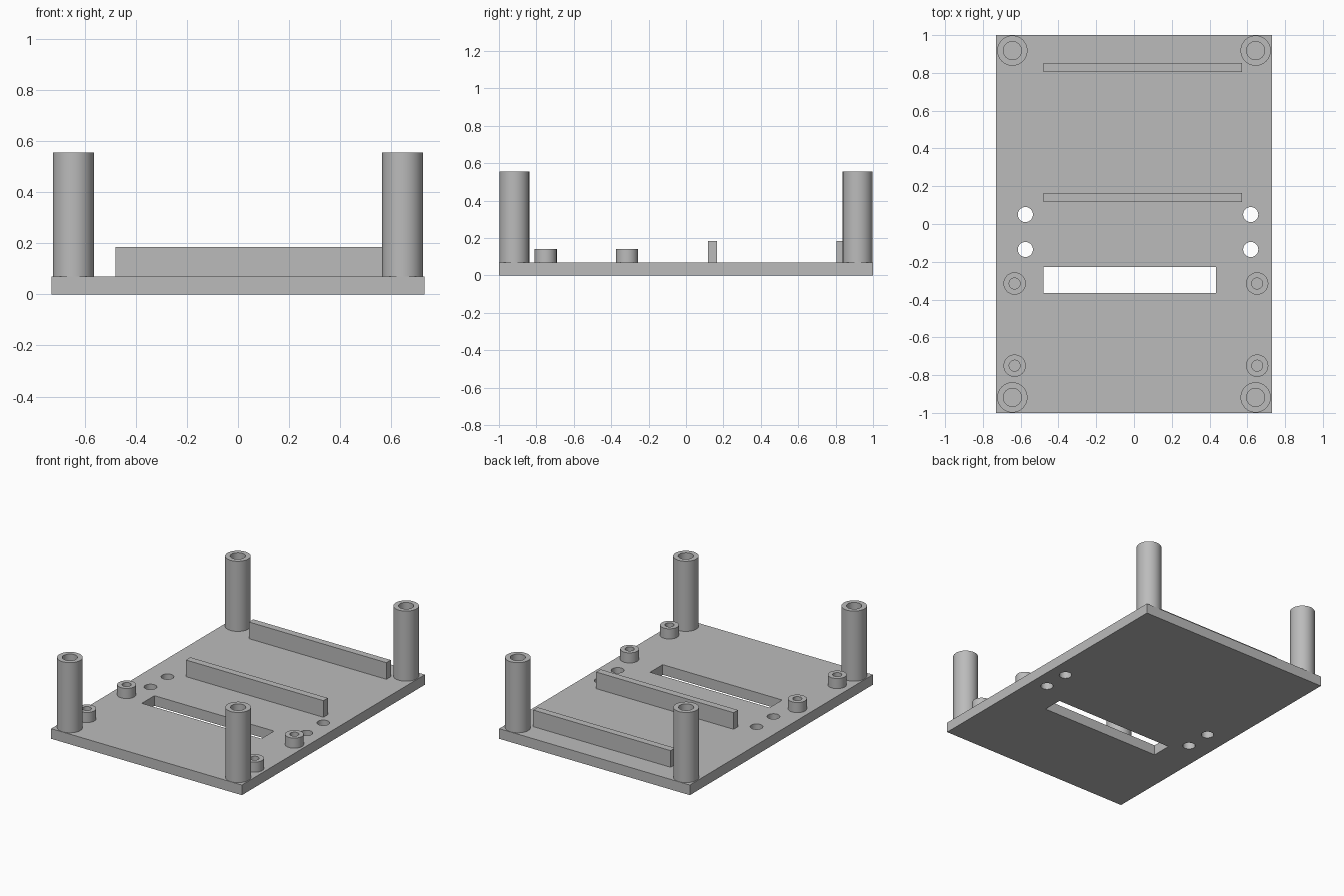
import bpy, bmesh, math

cube = bpy.data.objects.get("Cube")
if cube:
    bpy.data.objects.remove(cube, do_unlink=True)

PLATE_TOP = 0.07
SIDES = 48

grey = bpy.data.materials.new("plain_grey")
grey.use_nodes = True
grey.diffuse_color = (0.5, 0.5, 0.5, 1)
grey.node_tree.nodes["Principled BSDF"].inputs["Base Color"].default_value = (0.5, 0.5, 0.5, 1)


def finish(name, bm):
    bmesh.ops.recalc_face_normals(bm, faces=bm.faces[:])
    mesh = bpy.data.meshes.new(name)
    bm.to_mesh(mesh)
    bm.free()
    mesh.materials.append(grey)
    obj = bpy.data.objects.new(name, mesh)
    bpy.context.collection.objects.link(obj)
    return obj


def box(name, x0, x1, y0, y1, z0, z1):
    bm = bmesh.new()
    bmesh.ops.create_cube(bm, size=1)
    for v in bm.verts:
        v.co = (x1 if v.co.x > 0 else x0,
                y1 if v.co.y > 0 else y0,
                z1 if v.co.z > 0 else z0)
    return finish(name, bm)


def smooth(obj):
    bpy.ops.object.select_all(action="DESELECT")
    obj.select_set(True)
    bpy.context.view_layer.objects.active = obj
    bpy.ops.object.shade_smooth_by_angle(angle=math.radians(30))


def tube(name, x, y, outer, inner, top):
    """Hollow standoff: a rectangular section spun around its axis."""
    bm = bmesh.new()
    section = [(inner, PLATE_TOP), (outer, PLATE_TOP), (outer, top), (inner, top)]
    rings = []
    for i in range(SIDES):
        a = math.tau * i / SIDES
        rings.append([bm.verts.new((x + r * math.cos(a), y + r * math.sin(a), z))
                      for r, z in section])
    for i, ring in enumerate(rings):
        after = rings[(i + 1) % SIDES]
        for j in range(4):
            k = (j + 1) % 4
            bm.faces.new((ring[j], after[j], after[k], ring[k]))
    smooth(finish(name, bm))


def cut(target, cutter):
    cutter.hide_render = True
    mod = target.modifiers.new(cutter.name, "BOOLEAN")
    mod.operation = "DIFFERENCE"
    mod.solver = "EXACT"
    mod.object = cutter
    bpy.ops.object.select_all(action="DESELECT")
    bpy.context.view_layer.objects.active = target
    target.select_set(True)
    bpy.ops.object.modifier_apply(modifier=mod.name)
    bpy.data.objects.remove(cutter, do_unlink=True)


# Base plate with its slot and four through holes
plate = box("base_plate", -0.73, 0.73, -1, 1, 0, PLATE_TOP)
cut(plate, box("slot_cutter", -0.48, 0.435, -0.366, -0.228, -0.1, 0.2))
for x in (-0.575, 0.618):
    for y in (0.05, -0.135):
        bm = bmesh.new()
        bmesh.ops.create_cone(bm, cap_ends=True, segments=SIDES,
                              radius1=0.04, radius2=0.04, depth=0.5)
        bmesh.ops.translate(bm, verts=bm.verts, vec=(x, y, 0))
        cut(plate, finish("hole_cutter", bm))
smooth(plate)

# Tall corner posts
for side, x in (("right", -0.644), ("left", 0.644)):
    for end, y in (("front", -0.918), ("back", 0.918)):
        tube(f"{end}_{side}_post", x, y, 0.08, 0.048, 0.555)

# Short mounting standoffs
for side, x in (("right", -0.632), ("left", 0.652)):
    for end, y in (("front", -0.75), ("middle", -0.315)):
        tube(f"{end}_{side}_standoff", x, y, 0.059, 0.029, 0.14)

# Upright retaining rails
for name, y in (("middle_rail", 0.117), ("back_rail", 0.805)):
    box(name, -0.48, 0.572, y, y + 0.048, PLATE_TOP, 0.185)
